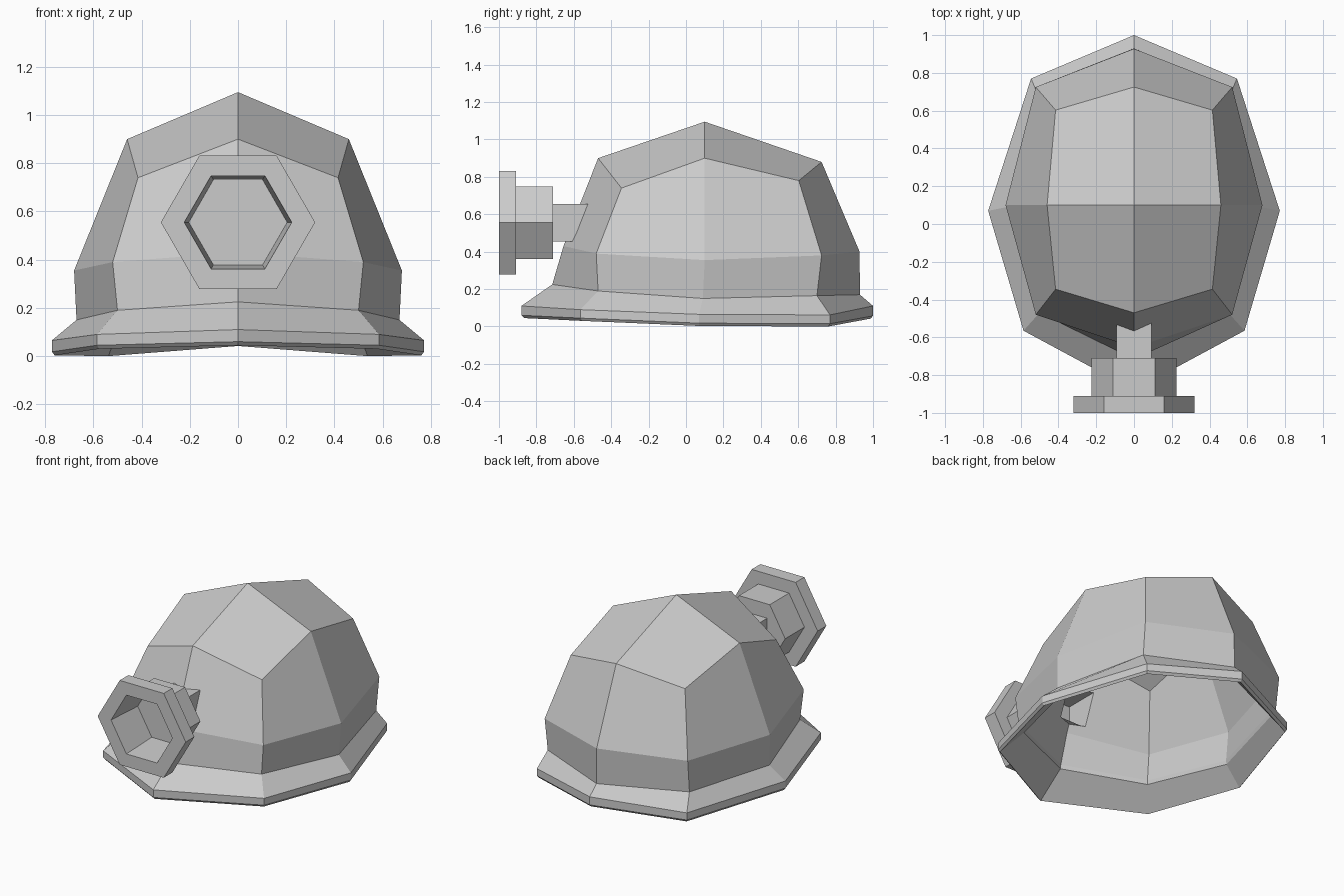
import bpy, bmesh, math

if "Cube" in bpy.data.objects:
    bpy.data.objects.remove(bpy.data.objects["Cube"])


def make_object(name, bm):
    bmesh.ops.recalc_face_normals(bm, faces=bm.faces)
    mesh = bpy.data.meshes.new(name)
    bm.to_mesh(mesh)
    bm.free()
    obj = bpy.data.objects.new(name, mesh)
    bpy.context.collection.objects.link(obj)
    return obj


def bridge(bm, a, b):
    n = len(a)
    for i in range(n):
        j = (i + 1) % n
        bm.faces.new((a[i], a[j], b[j], b[i]))


# Half rings of the shell: front, front diagonal, side, back diagonal, back
RIM_LOW = [(0, -.88, .045), (.585, -.565, .03), (.772, .07, .003), (.545, .77, 0), (0, 1, .042)]
RIM_TOP = [(0, -.88, .11), (.585, -.565, .09), (.772, .07, .065), (.545, .77, .062), (0, 1, .11)]
BASE = [(0, -.715, .225), (.50, -.47, .19), (.67, .09, .15), (.515, .70, .165), (0, .93, .17)]
WALL = [(0, -.655, .43), (.52, -.48, .39), (.68, .1, .355), (.52, .725, .38), (0, .928, .40)]
CROWN = [(0, -.47, .90), (.415, -.345, .74), (.46, .1, .90), (.415, .603, .78), (0, .725, .88)]
TOP = (0, .1, 1.095)


def shift(half, s, dz):
    return [(x * s, .1 + (y - .1) * s, z + dz) for x, y, z in half]


def inset(p):
    return (p[0] * .955, .1 + (p[1] - .1) * .955, p[2] * .975 - .015)


def ring(bm, half):
    left = [(-x, y, z) for x, y, z in half[-2:0:-1]]
    return [bm.verts.new(p) for p in half + left]


def crown_cap(bm, r, top):
    t = bm.verts.new(top)
    for i in range(0, 8, 2):
        bm.faces.new((t, r[i], r[i + 1], r[(i + 2) % 8]))


# Hollow faceted helmet shell with flared, bevelled brim
bm = bmesh.new()
inner = [[inset(p) for p in h] for h in (CROWN, WALL, BASE)]
halves = inner[:2] + [shift(inner[2], 1, .006), shift(inner[2], 1.005, -.02)]
halves += [shift(RIM_LOW, .985, 0), shift(RIM_LOW, 1, .015), RIM_TOP, BASE, WALL, CROWN]
rings = [ring(bm, h) for h in halves]
for a, b in zip(rings, rings[1:]):
    bridge(bm, a, b)
crown_cap(bm, rings[0], inset(TOP))
crown_cap(bm, rings[-1], TOP)
shell = make_object("helmet_shell", bm)

# Six-sided headlamp with a flange and a deep recess: (radius, y)
LAMP_Z = .555
bm = bmesh.new()
profile = [(.224, -.71), (.224, -.91), (.32, -.91), (.32, -1), (.223, -1), (.204, -.75)]
hexes = [[bm.verts.new((r * math.cos(k * math.pi / 3), y, LAMP_Z + r * math.sin(k * math.pi / 3)))
          for k in range(6)] for r, y in profile]
for a, b in zip(hexes, hexes[1:]):
    bridge(bm, a, b)
bm.faces.new(hexes[0])
bm.faces.new(hexes[-1])
make_object("headlamp", bm)


# Square stem joining lamp and shell, cut flush with the inner wall and open there
def square(bm, hx, hz, y_top, y_low):
    return [bm.verts.new((sx * hx, y_top if sz > 0 else y_low, LAMP_Z + sz * hz))
            for sx, sz in ((-1, -1), (1, -1), (1, 1), (-1, 1))]


bm = bmesh.new()
bridge(bm, square(bm, .093, .1, -.71, -.71), square(bm, .093, .1, -.49, -.57))
make_object("lamp_stem", bm)

# Opening through the shell wall behind the stem
bm = bmesh.new()
a, b = square(bm, .092, .099, -.8, -.8), square(bm, .092, .099, -.3, -.3)
bridge(bm, a, b)
bm.faces.new(a)
bm.faces.new(b)
cutter = make_object("stem_hole_cutter", bm)
cutter.hide_render = True
cutter.hide_viewport = True
mod = shell.modifiers.new("stem_hole", 'BOOLEAN')
mod.operation = 'DIFFERENCE'
mod.object = cutter
mod.solver = 'EXACT'
